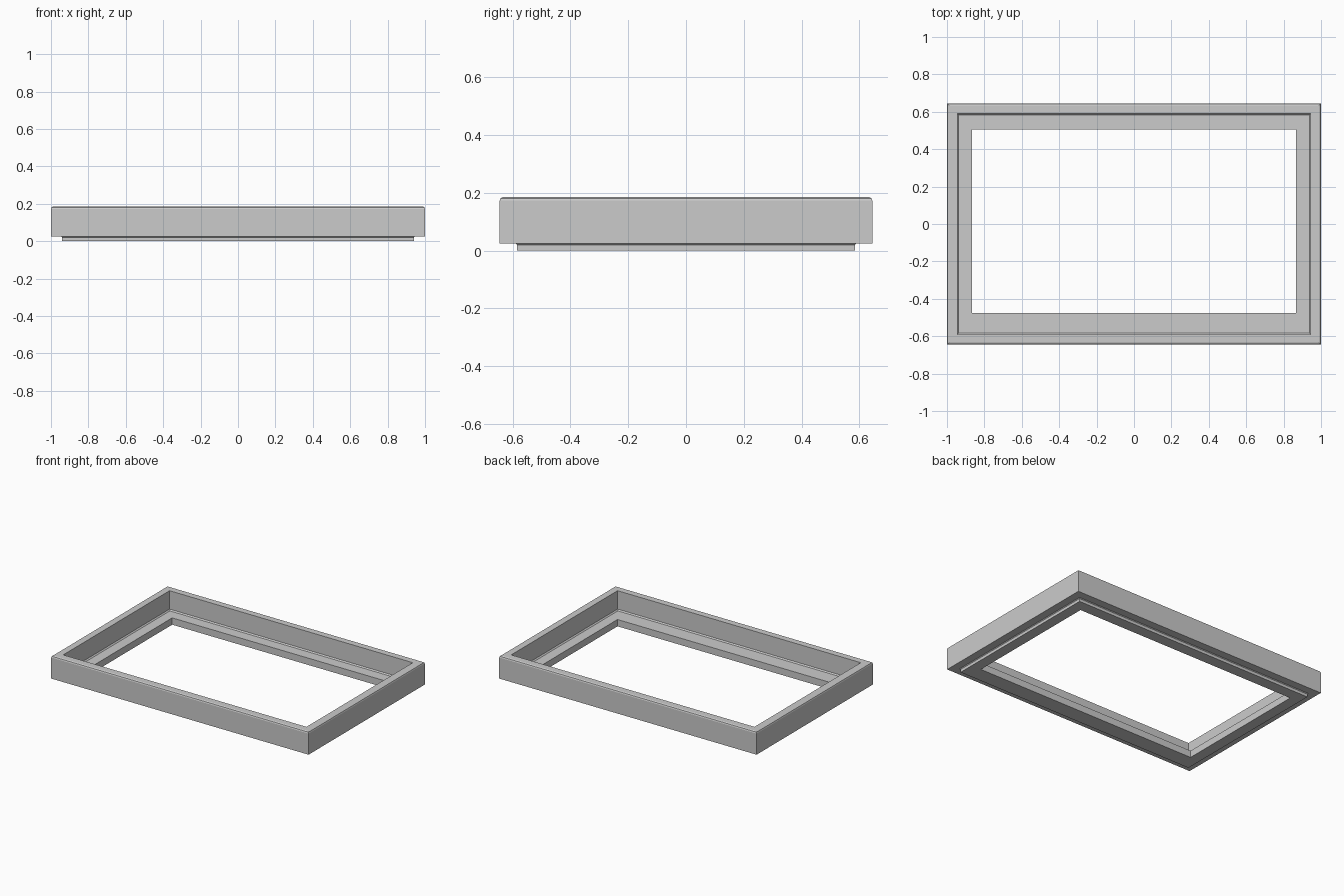
import bpy
import bmesh

if "Cube" in bpy.data.objects:
    bpy.data.objects.remove(bpy.data.objects["Cube"], do_unlink=True)

grey = bpy.data.materials.new("plain grey")
grey.use_nodes = True
colour = (0.6, 0.6, 0.6, 1)
grey.diffuse_color = colour
grey.node_tree.nodes["Principled BSDF"].inputs["Base Color"].default_value = colour


def ring(name, profile):
    """Sweep a closed profile of (half width, front, back, height) around a rectangle."""
    bm = bmesh.new()
    loops = [[bm.verts.new(p) for p in
              ((-x, -f, z), (x, -f, z), (x, b, z), (-x, b, z))]
             for x, f, b, z in profile]
    for i, low in enumerate(loops):
        high = loops[(i + 1) % len(loops)]
        for k in range(4):
            n = (k + 1) % 4
            bm.faces.new((low[k], low[n], high[n], high[k]))
    bmesh.ops.recalc_face_normals(bm, faces=bm.faces)
    mesh = bpy.data.meshes.new(name)
    bm.to_mesh(mesh)
    bm.free()
    mesh.materials.append(grey)
    obj = bpy.data.objects.new(name, mesh)
    bpy.context.collection.objects.link(obj)
    return obj


def level(inset, z):
    """Profile point at an even inset from the outer edge."""
    return (1 - inset, 0.645 - inset, 0.645 - inset, z)


# One continuous section: outer wall, rounded rim, inner wall, ledge, bottom lip
ring("tray_frame", [
    level(0.0, 0.025),
    level(0.0, 0.173),
    level(0.003, 0.181),
    level(0.011, 0.185),
    level(0.055, 0.185),
    level(0.055, 0.056),
    level(0.063, 0.048),
    (0.865, 0.475, 0.505, 0.048),
    (0.865, 0.475, 0.505, 0.0),
    level(0.06, 0.0),
    level(0.06, 0.02),
    level(0.055, 0.025),
])
